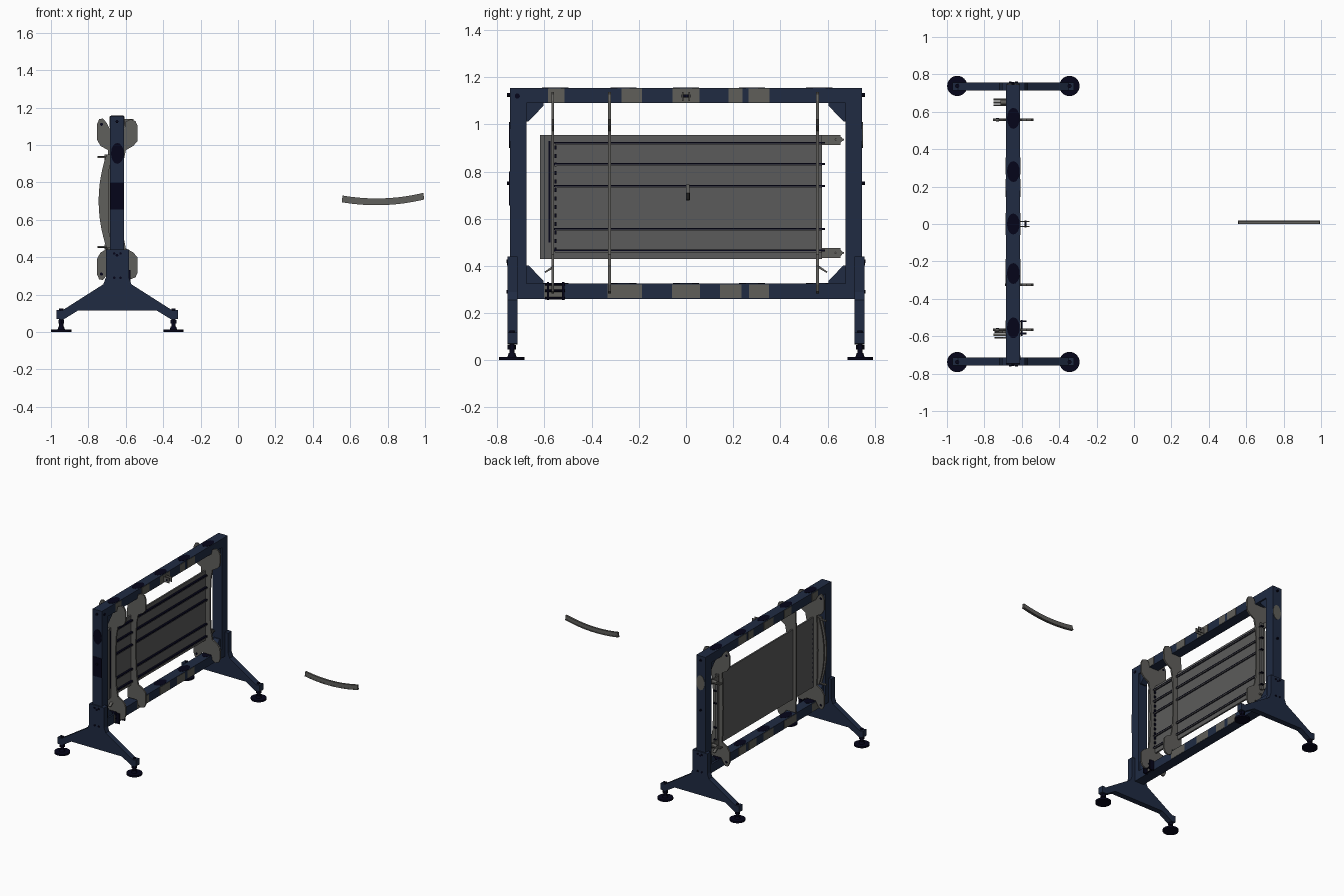
import bpy, bmesh, math
from mathutils import Matrix

if "Cube" in bpy.data.objects:
    bpy.data.objects.remove(bpy.data.objects["Cube"])

CX = -0.645          # x centre of the stand
MID = 0.71           # z centre of hooks


def mat(name, rgb):
    m = bpy.data.materials.new(name)
    m.diffuse_color = (*rgb, 1)
    m.use_nodes = True
    m.node_tree.nodes["Principled BSDF"].inputs["Base Color"].default_value = m.diffuse_color
    return m


NAVY = mat("navy_paint", (0.014, 0.024, 0.055))
GREY = mat("panel_grey", (0.105, 0.105, 0.104))
STEEL = mat("warm_steel", (0.118, 0.115, 0.107))
LABEL = mat("label_tan", (0.115, 0.114, 0.1))
DARK = mat("black_rubber", (0.0015, 0.0015, 0.01))


def finish(name, bm, m):
    bmesh.ops.recalc_face_normals(bm, faces=bm.faces)
    me = bpy.data.meshes.new(name)
    bm.to_mesh(me)
    bm.free()
    me.materials.append(m)
    ob = bpy.data.objects.new(name, me)
    bpy.context.collection.objects.link(ob)
    return ob


def box(name, x, y, z, m):
    bm = bmesh.new()
    bmesh.ops.create_cube(bm, size=1)
    for v in bm.verts:
        v.co = [(a[0] + a[1]) / 2 + c * (a[1] - a[0]) for a, c in zip((x, y, z), v.co)]
    return finish(name, bm, m)


def cyl(name, loc, r, depth, m, axis='Z', r2=None, n=20, scale=(1, 1, 1)):
    rot = {'Z': Matrix(), 'X': Matrix.Rotation(math.pi / 2, 4, 'Y'),
           'Y': Matrix.Rotation(math.pi / 2, 4, 'X')}[axis]
    bm = bmesh.new()
    bmesh.ops.create_cone(bm, cap_ends=True, segments=n, radius1=r,
                          radius2=r if r2 is None else r2, depth=depth, matrix=rot)
    for v in bm.verts:
        v.co = [l + c * s for l, c, s in zip(loc, v.co, scale)]
    return finish(name, bm, m)


def plate(name, pts, a, b, m, plane='XZ'):
    """Extrude a profile: XZ along y, YZ along x."""
    bm = bmesh.new()
    put = (lambda p, d: (p[0], d, p[1])) if plane == 'XZ' else (lambda p, d: (d, p[0], p[1]))
    lo = [bm.verts.new(put(p, a)) for p in pts]
    hi = [bm.verts.new(put(p, b)) for p in pts]
    bm.faces.new(lo)
    bm.faces.new(hi)
    for i in range(len(pts)):
        j = (i + 1) % len(pts)
        bm.faces.new((lo[i], lo[j], hi[j], hi[i]))
    return finish(name, bm, m)


# rectangular frame
X0, X1 = CX - 0.04, CX + 0.036
for n, z in (("top", 1.09), ("bottom", 0.26)):
    box(n + "_beam", (X0, X1), (-0.68, 0.68), (z, z + 0.065), NAVY)

# feet, posts, gussets
half = [(-0.062, 0.44), (-0.062, 0.29), (-0.075, 0.255), (-0.295, 0.115),
        (-0.325, 0.118), (-0.325, 0.07), (-0.29, 0.066), (-0.21, 0.115)]
foot = [(CX + x, z) for x, z in half] + [(CX - x, z) for x, z in reversed(half)]
for s, n in ((-1, "front"), (1, "rear")):
    yr = lambda a, b: tuple(sorted((s * a, s * b)))
    box(n + "_post", (X0, X1), yr(0.677, 0.747), (0.26, 1.155), NAVY)
    plate(n + "_foot", foot, *yr(0.715, 0.757), NAVY)
    for d in (-0.3, 0.3):
        x, y = CX + d, s * 0.738
        cyl(n + "_foot_pad", (x, y, 0.0065), 0.054, 0.013, DARK, n=32)
        cyl(n + "_pad_collar", (x, y, 0.021), 0.02, 0.018, DARK, r2=0.014)
        cyl(n + "_pad_stem", (x, y, 0.07), 0.011, 0.11, DARK)
        cyl(n + "_pad_nut", (x, y, 0.055), 0.018, 0.02, DARK, n=6)
    for bx in (-0.017, 0.017):
        for bz in (0.29, 0.42):
            cyl(n + "_bolt", (CX + bx, s * 0.758, bz), 0.007, 0.008, DARK, 'Y', n=8)
    for z, dz in ((1.09, -1), (0.325, 1)):
        pts = [(s * 0.68, z), (s * 0.605, z), (s * 0.605, z + dz * 0.012),
               (s * 0.667, z + dz * 0.077), (s * 0.68, z + dz * 0.077)]
        plate("corner_gusset", pts, CX - 0.025, CX + 0.025, NAVY, 'YZ')
    for z in (0.41, 0.75, 1.125):
        cyl("post_bolt", (CX - 0.002, s * 0.75, z), 0.008, 0.016, DARK, 'Y', n=8)
    # post labels
    cyl(n + "_post_label", (CX, s * 0.748, 0.955), 1, 0.004, DARK if s < 0 else LABEL,
        'Y', n=16, scale=(0.034, 1, 0.056))
box("post_stripe", (X0, X1), (-0.75, -0.746), (0.655, 0.80), DARK)
cyl("post_top_hole", (X1, -0.715, 1.12), 0.011, 0.006, DARK, 'X', n=12)

# labels on beams
for z, rows in ((1.09, ((-0.55, 0.07), (-0.23, 0.088), (0, 0.115), (0.21, 0.06), (0.31, 0.09))),
                (0.26, ((-0.56, 0.085), (-0.26, 0.145), (0, 0.12), (0.19, 0.09), (0.31, 0.085)))):
    for y, w in rows:
        box("beam_label", (X0 - 0.002, X1 + 0.002), (y - w / 2, y + w / 2),
            (z + 0.003, z + 0.062), LABEL)
for y in (0.565, 0.28, 0, -0.265, -0.555):
    for z in (1.155, 0.325):
        cyl("beam_top_label", (CX, y, z), 1, 0.003, DARK, n=16, scale=(0.034, 0.056, 1))

# hook plates gripping both beams; the middle one has no lobes on the left
left = [(-0.70, 0), (-0.698, 0.15), (-0.694, 0.262), (-0.735, 0.285), (-0.755, 0.32),
        (-0.755, 0.40), (-0.742, 0.428), (-0.722, 0.432), (-0.70, 0.405), (-0.687, 0.378)]
plain = [(-0.69, 0), (-0.69, 0.262), (-0.687, 0.378)]
right = [(-0.607, 0.378), (-0.60, 0.415), (-0.575, 0.428), (-0.548, 0.418),
         (-0.536, 0.39), (-0.538, 0.31), (-0.56, 0.285), (-0.60, 0.262),
         (-0.612, 0.20), (-0.618, 0.10), (-0.62, 0)]
for y, side in ((-0.565, left), (-0.325, plain), (0.557, left)):
    up = side + right
    hook = [(x, MID + z) for x, z in up] + [(x, MID - z) for x, z in reversed(up[1:-1])]
    plate("hook_plate", hook, y - 0.006, y + 0.006, STEEL)
    if side is left:
        for sg in (-1, 1):
            cyl("hook_pin", (-0.73, y, MID + sg * 0.40), 0.008, 0.018, DARK, 'Y', n=12)

# flat panel
PZ, PH, PX = 0.692, 0.262, -0.668
box("flat_panel", (PX, PX + 0.012), (-0.62, 0.577), (PZ - PH, PZ + PH), GREY)
box("panel_front_rim", (PX - 0.003, PX + 0.022), (-0.62, -0.60), (PZ - PH, PZ + PH), GREY)
box("panel_rear_rim", (PX + 0.01, PX + 0.022), (0.562, 0.577), (PZ - PH, PZ + PH), GREY)

# stiffening ribs and end screws
for z in (0.922, 0.832, 0.739, 0.557, 0.465):
    box("panel_rib", (PX + 0.006, PX + 0.028), (-0.56, 0.59), (z - 0.004, z + 0.004), DARK)
    box("rib_cap", (PX + 0.022, PX + 0.0285), (-0.555, 0.575), (z - 0.008, z - 0.003), GREY)
for i in range(13):
    z = 0.47 + i * 0.036
    box("panel_screw", (PX, PX + 0.024), (-0.557, -0.549), (z - 0.008, z + 0.008), DARK)
box("screw_strip", (PX + 0.01, PX + 0.016), (-0.584, -0.575), (0.50, 0.93), DARK)


# bowed bar at the front end of the panel
def bow(z):
    return -0.745 + 0.042 * ((z - 0.70) / 0.25) ** 2


zs = [0.45 + 0.5 * i / 16 for i in range(17)]
crescent = [(bow(z), z) for z in zs] + [(max(bow(z) + 0.035, -0.69), z) for z in reversed(zs)]
for y in (-0.608, -0.577):
    plate("bowed_bar", crescent, y - 0.005, y + 0.005, STEEL)

# panel corner fittings
for z, sg in ((0.935, 1), (0.455, -1)):
    box("corner_tab", (-0.68, -0.67), (0.577, 0.655), (z - 0.022, z + 0.02), STEEL)
    cyl("corner_knob", (-0.69, 0.65, z), 0.014, 0.05, STEEL, 'X', n=12)
    for y in (0.635, 0.65, 0.665):
        cyl("corner_bolt", (-0.705, y, z), 0.005, 0.09, STEEL, 'X', n=8)
    box("front_pin", (-0.752, -0.68), (-0.60, -0.585), (z - 0.004, z + 0.004), STEEL)

# small clamp on the bottom beam and hook at mid top
for z in (0.262, 0.295, 0.322):
    cyl("clamp_bar", (-0.60, -0.555, z), 0.005, 0.085, DARK, 'Y', n=8)
for y in (-0.585, -0.52):
    box("clamp_cheek", (-0.612, -0.575), (y - 0.005, y + 0.005), (0.256, 0.332), DARK)
for y in (-0.014, 0.014):
    box("middle_hook_cheek", (-0.61, -0.56), (y - 0.003, y + 0.003), (1.10, 1.138), STEEL)
cyl("middle_hook_pin", (-0.58, 0, 1.12), 0.006, 0.04, DARK, 'Y', n=12)
for s in (-1, 1):
    plate("lock_lever", [(s * 0.565, 0.40), (s * 0.60, 0.375), (s * 0.597, 0.37), (s * 0.562, 0.39)],
          -0.66, -0.64, STEEL, 'YZ')

# separate curved bar lying to the right
xs = [i / 16 for i in range(17)]


def bar(lift):
    return [(0.555 + 0.44 * t + (0.5 - t) * lift * 0.2,
             0.678 + 0.09 * (t - 0.42) ** 2 + lift) for t in xs]


plate("loose_curved_bar", bar(0) + bar(0.036)[::-1], 0.0, 0.014, STEEL)
plate("loose_bar_flange", bar(0.002) + bar(0.008)[::-1], -0.001, 0.018, STEEL)
